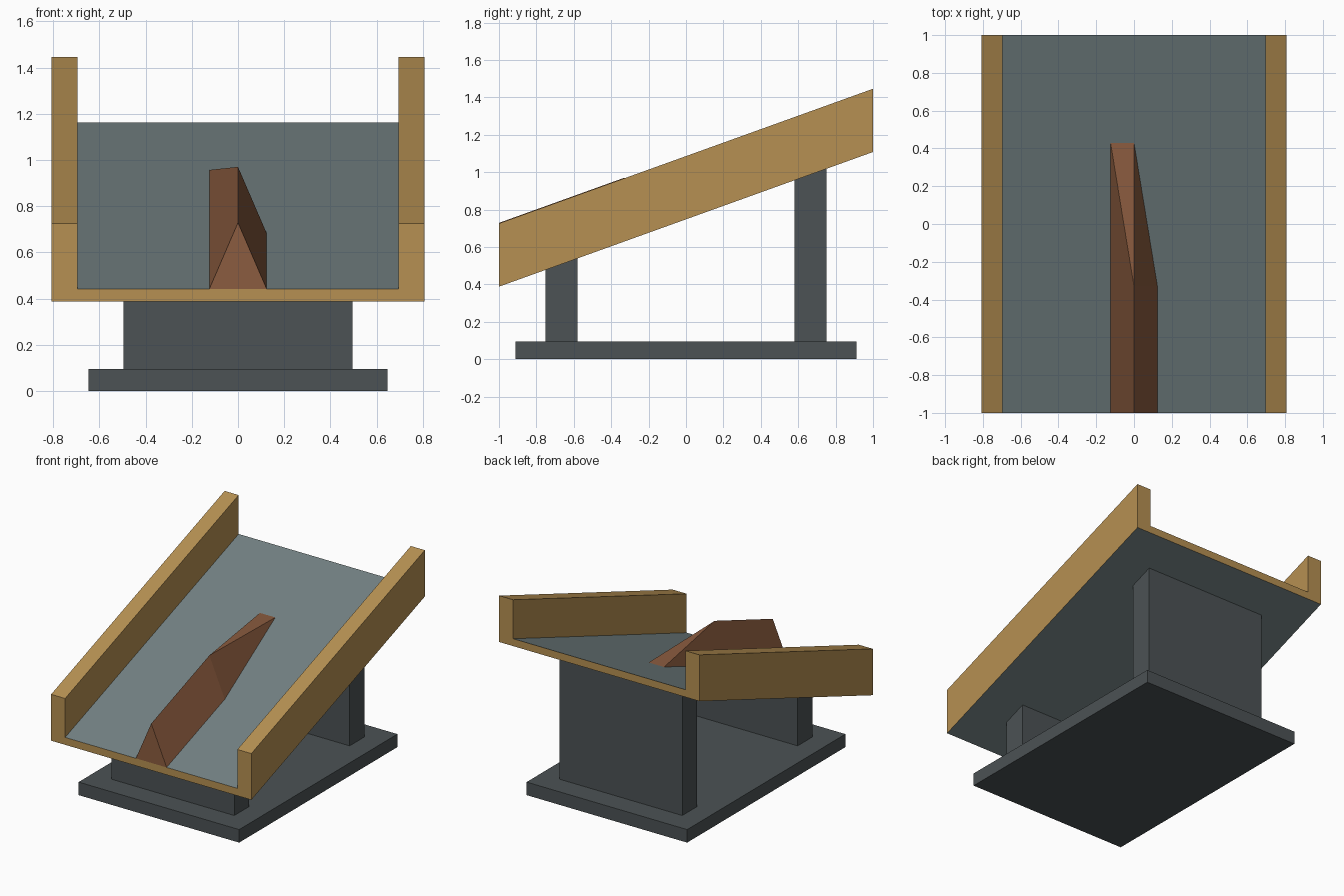
import bpy, bmesh

if "Cube" in bpy.data.objects:
    bpy.data.objects.remove(bpy.data.objects["Cube"])

SLOPE = 0.36


def material(name, rgb):
    m = bpy.data.materials.new(name)
    m.diffuse_color = (*rgb, 1)
    m.use_nodes = True
    m.node_tree.nodes["Principled BSDF"].inputs["Base Color"].default_value = m.diffuse_color
    return m


wood = material("wood", (0.47, 0.28, 0.085))
slate = material("slate", (0.17, 0.22, 0.225))
iron = material("iron", (0.072, 0.085, 0.09))
rust = material("rust", (0.26, 0.107, 0.05))


def bed_bottom(y):
    return 0.388 + SLOPE * (y + 1)


def mesh_object(name, verts, faces, *mats):
    bm = bmesh.new()
    vs = [bm.verts.new(v) for v in verts]
    for f in faces:
        bm.faces.new([vs[i] for i in f])
    bmesh.ops.recalc_face_normals(bm, faces=bm.faces)
    me = bpy.data.meshes.new(name)
    bm.to_mesh(me)
    bm.free()
    for m in mats:
        me.materials.append(m)
    ob = bpy.data.objects.new(name, me)
    bpy.context.collection.objects.link(ob)
    return ob


def loft(name, ring_a, ring_b, *mats):
    """Closed solid between two matching outlines."""
    n = len(ring_a)
    sides = [(i, (i + 1) % n, n + (i + 1) % n, n + i) for i in range(n)]
    caps = [tuple(range(n)), tuple(range(n, 2 * n))]
    return mesh_object(name, ring_a + ring_b, sides + caps, *mats)


def side_prism(name, half_x, outline, mat):
    """Extrude a (y, z) outline across x."""
    return loft(name, [(-half_x, y, z) for y, z in outline],
                [(half_x, y, z) for y, z in outline], mat)


# Foot plate
side_prism("foot_plate", 0.648,
           [(-0.912, 0), (0.912, 0), (0.912, 0.095), (-0.912, 0.095)], iron)

# Support walls, cut to the slope of the tray
for name, y0, y1 in (("front_support", -0.75, -0.58), ("back_support", 0.58, 0.75)):
    side_prism(name, 0.495, [(y0, 0.095), (y1, 0.095),
                             (y1, bed_bottom(y1)), (y0, bed_bottom(y0))], iron)

# Sloping tray: U-shaped section with raised side rails
half = [(0.808, 0), (0.808, 0.338), (0.695, 0.338), (0.695, 0.054)]
section = half + [(-x, h) for x, h in reversed(half)]
tray = loft("tray", [(x, -1, bed_bottom(-1) + h) for x, h in section],
            [(x, 1, bed_bottom(1) + h) for x, h in section], wood, slate)
for p in tray.data.polygons:
    if abs(p.center.x) < 0.1 and abs(p.normal.z) > 0.5:
        p.material_index = 1

# Ridge block on the tray, with a skewed upper end
def on_bed(x, y, h=0.0):
    return (x, y, bed_bottom(y) + 0.054 + h)


w, ridge_h, y_mid, y_top = 0.124, 0.287, -0.33, 0.43
mesh_object("ridge_block",
            [on_bed(-w, -1), on_bed(w, -1), on_bed(0, -1, ridge_h),
             on_bed(-w, y_top), on_bed(w, y_mid), on_bed(0, y_mid, ridge_h),
             on_bed(0, y_top)],
            [(0, 1, 2), (0, 2, 5, 3), (1, 4, 5, 2),
             (5, 4, 6), (5, 6, 3), (0, 3, 6, 4, 1)], rust)
